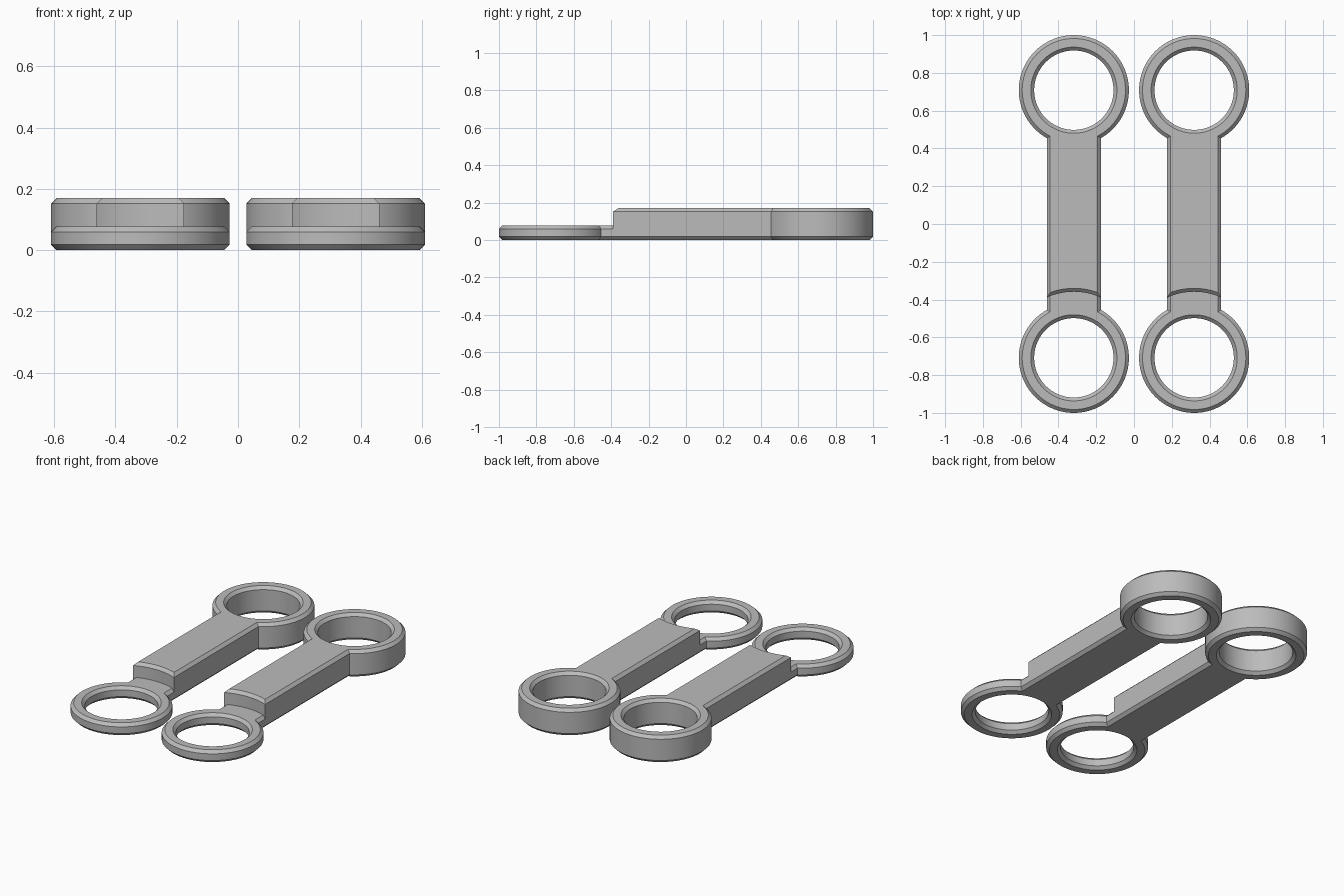
import bpy, bmesh, math

if "Cube" in bpy.data.objects:
    bpy.data.objects.remove(bpy.data.objects["Cube"])

SPACING = 0.3185          # x of each link
REACH = 0.7085            # y of the ring centres
OUTER, HOLE, HALF_BAR = 0.2915, 0.21, 0.143
TALL, LOW, CH = 0.17, 0.078, 0.018
STEP = 0.35               # radius of the curved step
SEGMENTS = 96

grey = bpy.data.materials.new("plain grey")
grey.use_nodes = True
colour = (0.5, 0.5, 0.5, 1)
grey.diffuse_color = colour
grey.node_tree.nodes["Principled BSDF"].inputs["Base Color"].default_value = colour


def finish(name, bm):
    bmesh.ops.recalc_face_normals(bm, faces=bm.faces)
    mesh = bpy.data.meshes.new(name)
    bm.to_mesh(mesh)
    bm.free()
    mesh.materials.append(grey)
    ob = bpy.data.objects.new(name, mesh)
    bpy.context.collection.objects.link(ob)
    return ob


def loft(name, loops):
    """Skin a list of closed loops and cap both ends."""
    bm = bmesh.new()
    rows = [[bm.verts.new(p) for p in loop] for loop in loops]
    n = len(rows[0])
    for a, b in zip(rows, rows[1:]):
        for i in range(n):
            j = (i + 1) % n
            bm.faces.new((a[i], a[j], b[j], b[i]))
    bm.faces.new(rows[0])
    bm.faces.new(rows[-1])
    return finish(name, bm)


def turned(name, y, profile):
    """Solid of revolution about a vertical axis; profile is (radius, z)."""
    angles = [2 * math.pi * i / SEGMENTS for i in range(SEGMENTS)]
    return loft(name, [[(r * math.cos(a), y + r * math.sin(a), z) for a in angles]
                       for r, z in profile])


def disc(name, y, h):
    return turned(name, y, [(OUTER - CH, 0), (OUTER, CH), (OUTER, h - CH), (OUTER - CH, h)])


def bar(name, y0, y1, h):
    w = HALF_BAR
    half = [(w - CH, 0), (w, CH), (w, h - CH), (w - CH, h)]
    section = half + [(-x, z) for x, z in reversed(half)]
    return loft(name, [[(x, y, z) for x, z in section] for y in (y0, y1)])


def hole(name, y, h):
    r, e = HOLE, 0.02
    return turned(name, y, [(r + CH + e, -e), (r, CH), (r, h - CH), (r + CH + e, h + e)])


def combine(target, tool, operation):
    """Apply a boolean and discard the tool."""
    mod = target.modifiers.new(operation, "BOOLEAN")
    mod.operation, mod.solver, mod.object = operation, "EXACT", tool
    bpy.context.view_layer.update()
    graph = bpy.context.evaluated_depsgraph_get()
    mesh = bpy.data.meshes.new_from_object(target.evaluated_get(graph))
    target.modifiers.clear()
    target.data = mesh
    bpy.data.objects.remove(tool)


# Thick bar, ended by a concave step that follows the front ring
link = bar("right_link", -REACH + 0.2, REACH - 0.1, TALL)
step = turned("step_cutter", -REACH, [(STEP, -0.1), (STEP, TALL - CH),
                                      (STEP + CH + 0.03, TALL + 0.03)])
combine(link, step, "DIFFERENCE")

# Thin neck and the two end discs
combine(link, bar("neck", -REACH + 0.1, -0.2, LOW), "UNION")
combine(link, disc("back_ring", REACH, TALL), "UNION")
combine(link, disc("front_ring", -REACH, LOW), "UNION")

# Chamfered holes
combine(link, hole("back_hole", REACH, TALL), "DIFFERENCE")
combine(link, hole("front_hole", -REACH, LOW), "DIFFERENCE")

# Smooth round walls, crisp chamfer edges
link.data.shade_smooth()
link.data.set_sharp_from_angle(angle=math.radians(25))

# Matching pair
link.location.x = -SPACING
twin = bpy.data.objects.new("left_link", link.data)
twin.location.x = SPACING
bpy.context.collection.objects.link(twin)
